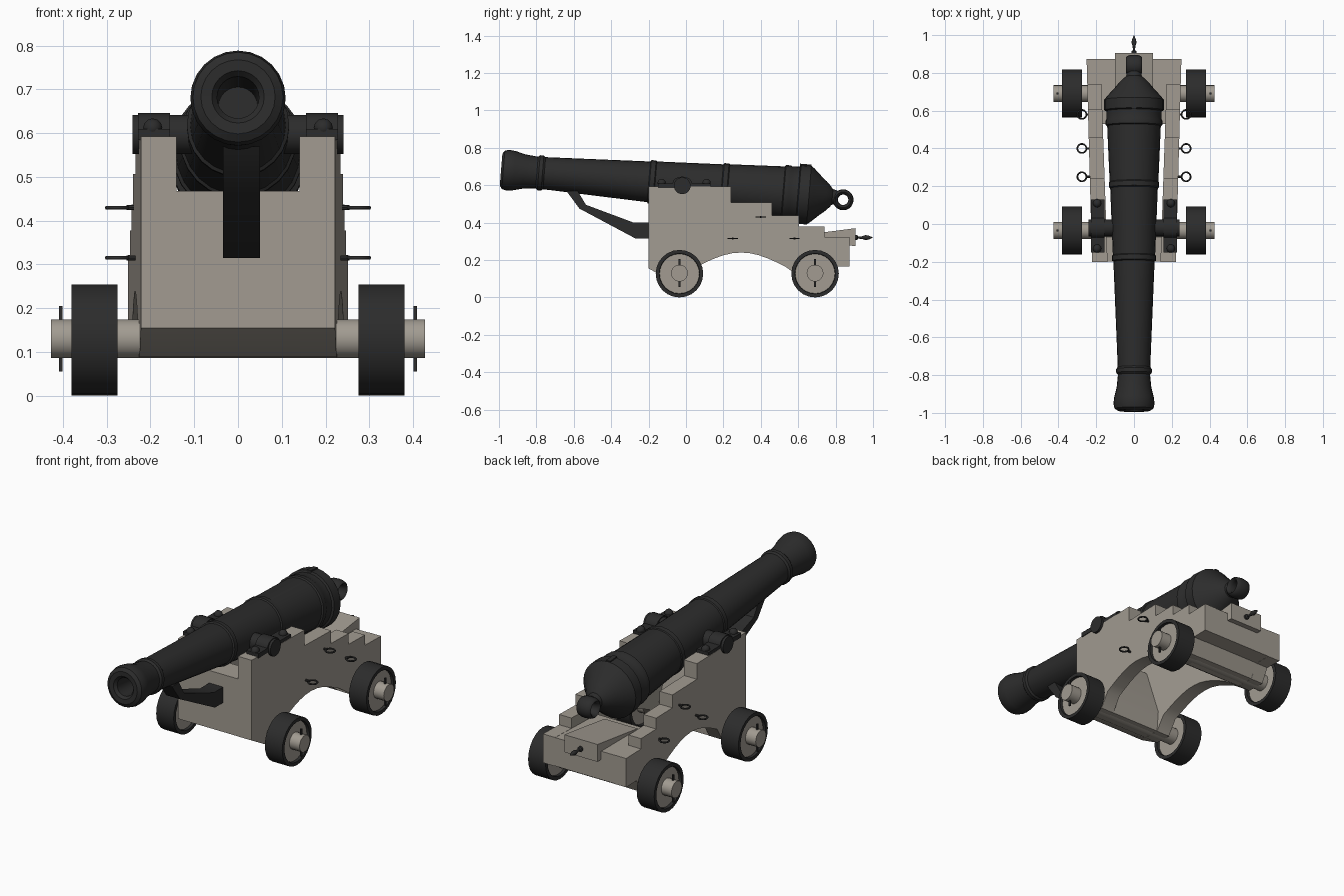
import bpy, bmesh, math
from mathutils import Matrix, Vector

if "Cube" in bpy.data.objects:
    bpy.data.objects.remove(bpy.data.objects["Cube"])


def material(name, rgb):
    m = bpy.data.materials.new(name)
    m.diffuse_color = (*rgb, 1)
    m.use_nodes = True
    m.node_tree.nodes["Principled BSDF"].inputs["Base Color"].default_value = m.diffuse_color
    return m


IRON = material("dark_iron", (0.025, 0.025, 0.025))
WOOD = material("weathered_wood", (0.36, 0.33, 0.285))


def finish(name, bm, mats, angle=35):
    bmesh.ops.remove_doubles(bm, verts=bm.verts, dist=1e-5)
    bmesh.ops.recalc_face_normals(bm, faces=bm.faces)
    me = bpy.data.meshes.new(name)
    bm.to_mesh(me)
    bm.free()
    ob = bpy.data.objects.new(name, me)
    bpy.context.collection.objects.link(ob)
    for m in mats:
        me.materials.append(m)
    bpy.ops.object.select_all(action='DESELECT')
    ob.select_set(True)
    bpy.context.view_layer.objects.active = ob
    bpy.ops.object.shade_smooth_by_angle(angle=math.radians(angle))
    return ob


def lathe(name, profile, axis, loc, mats, segs=24, tilt=0, rule=None, closed=False):
    """Revolve (distance along axis, radius) pairs around the x or y axis."""
    bm = bmesh.new()
    rings = []
    for s, r in profile:
        ring = []
        for i in range(segs):
            a = 2 * math.pi * i / segs
            u, v = r * math.cos(a), r * math.sin(a)
            ring.append(bm.verts.new((s, u, v) if axis == 'x' else (u, s, v)))
        rings.append(ring)
    pairs = list(zip(rings, rings[1:]))
    if closed:
        pairs.append((rings[-1], rings[0]))
    for a, b in pairs:
        for i in range(segs):
            j = (i + 1) % segs
            bm.faces.new((a[i], a[j], b[j], b[i]))
    if rule:
        for f in bm.faces:
            f.material_index = rule(f.calc_center_median())
    bmesh.ops.transform(bm, verts=bm.verts,
                        matrix=Matrix.Translation(loc) @ Matrix.Rotation(tilt, 4, 'X'))
    return finish(name, bm, mats)


def extrude(name, profile, x0, x1, mat):
    """Extrude a (y, z) outline between x0 and x1 (numbers or functions of y)."""
    f0 = x0 if callable(x0) else lambda y: x0
    f1 = x1 if callable(x1) else lambda y: x1
    bm = bmesh.new()
    a = [bm.verts.new((f0(y), y, z)) for y, z in profile]
    b = [bm.verts.new((f1(y), y, z)) for y, z in profile]
    bm.faces.new(a)
    bm.faces.new(b)
    for i in range(len(a)):
        j = (i + 1) % len(a)
        bm.faces.new((a[i], a[j], b[j], b[i]))
    return finish(name, bm, [mat])


def rod(name, axis, loc, half, r, mat, segs=16):
    return lathe(name, [(-half, 0), (-half, r), (half, r), (half, 0)], axis, loc, [mat], segs)


def ball(name, loc, r):
    prof = [(-r * math.cos(math.pi * i / 8), r * math.sin(math.pi * i / 8)) for i in range(9)]
    return lathe(name, prof, 'y', loc, [IRON], 12)


# Barrel with bore, mouldings and rounded breech
TILT = -math.radians(4.72)
BARREL = [(-0.72, 0), (-0.72, 0.045), (-0.975, 0.048), (-0.99, 0.06), (-0.992, 0.085),
          (-0.98, 0.103), (-0.955, 0.109), (-0.92, 0.105), (-0.87, 0.092), (-0.80, 0.085),
          (-0.79, 0.094), (-0.77, 0.094), (-0.76, 0.086), (-0.20, 0.109), (-0.195, 0.117),
          (-0.17, 0.117), (-0.165, 0.112), (0.19, 0.126), (0.195, 0.133), (0.22, 0.133),
          (0.225, 0.129), (0.52, 0.142), (0.525, 0.15), (0.55, 0.15), (0.56, 0.145),
          (0.60, 0.147), (0.605, 0.158), (0.66, 0.158), (0.68, 0.142), (0.72, 0.105),
          (0.75, 0.08), (0.77, 0.06), (0.785, 0.042), (0.81, 0.036), (0.81, 0)]
lathe("barrel", BARREL, 'y', (0, 0, 0.6016), [IRON], 24, TILT)

# Pierced knob at the breech
knob = [(0.043 * math.sin(2 * math.pi * i / 12), 0.042 + 0.014 * math.cos(2 * math.pi * i / 12))
        for i in range(12)]
lathe("breech_ring", knob, 'x', (0, 0.84, 0.522), [IRON], 20, closed=True)
# Vent plate on the breech
extrude("vent_plate", [(0.61, 0.69), (0.61, 0.715), (0.67, 0.71), (0.67, 0.685)], -0.012, 0.012, IRON)

# Trunnions
rod("trunnions", 'x', (0, -0.02, 0.597), 0.241, 0.045, IRON, 18)

# Muzzle brace under the barrel
extrude("barrel_brace", [(-0.64, 0.57), (-0.57, 0.475), (-0.27, 0.315), (-0.19, 0.315),
                         (-0.19, 0.40), (-0.28, 0.40), (-0.535, 0.495), (-0.58, 0.57)],
        -0.034, 0.05, IRON)

# Stepped cheek outline with arched underside
arch = []
for i in range(11):
    t = i / 10
    arch.append((0.53 - 0.47 * t, 0.165 + 0.075 * math.sin(math.pi * t)))
CHEEK = [(-0.2, 0.155), (-0.2, 0.592), (0.24, 0.592), (0.24, 0.507), (0.46, 0.507),
         (0.46, 0.437), (0.605, 0.437), (0.605, 0.378), (0.74, 0.378), (0.74, 0.322),
         (0.874, 0.322), (0.874, 0.165), (0.78, 0.165), (0.74, 0.088), (0.64, 0.088)]
CHEEK += arch + [(0.01, 0.088), (-0.08, 0.088)]

# Cap strap outline over a trunnion
CAP = [(-0.15, 0.585), (-0.15, 0.61), (-0.074, 0.61)]
for i in range(9):
    a = math.pi * (1 - i / 8)
    CAP.append((-0.02 + 0.052 * math.cos(a), 0.61 + 0.036 * math.sin(a)))
CAP += [(0.13, 0.61), (0.13, 0.585)]

# Wheel section: iron tyre around a recessed wooden disc
WHEEL = [(-0.038, 0), (-0.038, 0.106), (-0.0525, 0.108), (-0.0525, 0.127),
         (0.0525, 0.127), (0.0525, 0.108), (0.038, 0.106), (0.038, 0)]


def tyre_rule(c):
    return 1 if math.hypot(c.y, c.z) < 0.1 else 0


for s, side in ((1, "right"), (-1, "left")):
    extrude(side + "_cheek", CHEEK,
            lambda y: s * (0.14 + 0.035 * (y + 0.2)),
            lambda y: s * (0.222 + 0.027 * (y + 0.2)), WOOD)
    extrude(side + "_cap_strap", CAP, s * 0.155, s * 0.228, IRON)
    for y in (-0.13, 0.11):
        ball(side + "_cap_bolt", (s * 0.195, y, 0.612), 0.022)
    for y, end in ((-0.035, "front"), (0.69, "rear")):
        lathe(f"{end}_{side}_wheel", WHEEL, 'x', (s * 0.3275, y, 0.127),
              [IRON, WOOD], 24, rule=tyre_rule)
        # Linch pin through the axle end
        extrude(f"{end}_{side}_pin", [(y - 0.005, 0.055), (y + 0.005, 0.055),
                                      (y + 0.005, 0.205), (y - 0.005, 0.205)],
                s * 0.401, s * 0.409, IRON)
    # Tackle rings on the cheek sides
    for y, z in ((0.40, 0.43), (0.25, 0.315), (0.58, 0.315)):
        bpy.ops.mesh.primitive_torus_add(major_radius=0.024, minor_radius=0.0045,
                                         major_segments=18, minor_segments=6,
                                         location=(s * 0.276, y, z))
        ring = bpy.context.object
        ring.name = side + "_tackle_ring"
        ring.data.materials.append(IRON)
        bpy.ops.object.shade_smooth()
        rod(side + "_ring_bolt", 'x', (s * 0.243, y, z), 0.012, 0.006, IRON, 8)

# Axles
for y, end in ((-0.035, "front"), (0.69, "rear")):
    rod(end + "_axle", 'x', (0, y, 0.13), 0.427, 0.045, WOOD, 18)

# Front transom and rear bed between the cheeks
extrude("front_transom", [(-0.199, 0.155), (-0.199, 0.468), (-0.07, 0.468),
                          (0.02, 0.2), (0.01, 0.089), (-0.08, 0.089)], -0.15, 0.15, WOOD)
extrude("rear_bed", [(0.53, 0.17), (0.53, 0.321), (0.873, 0.321), (0.873, 0.166),
                     (0.78, 0.166), (0.74, 0.089), (0.64, 0.089)], -0.19, 0.19, WOOD)

# Elevating wedge and its handle
extrude("elevating_wedge", [(0.56, 0.30), (0.905, 0.275), (0.905, 0.37), (0.56, 0.325)],
        -0.1, 0.1, WOOD)
lathe("wedge_handle", [(0.9, 0), (0.9, 0.014), (0.915, 0.014), (0.92, 0.006), (0.94, 0.007),
                       (0.96, 0.013), (0.975, 0.011), (0.99, 0.005), (1.0, 0)],
      'y', (0, 0, 0.32), [IRON], 12)
